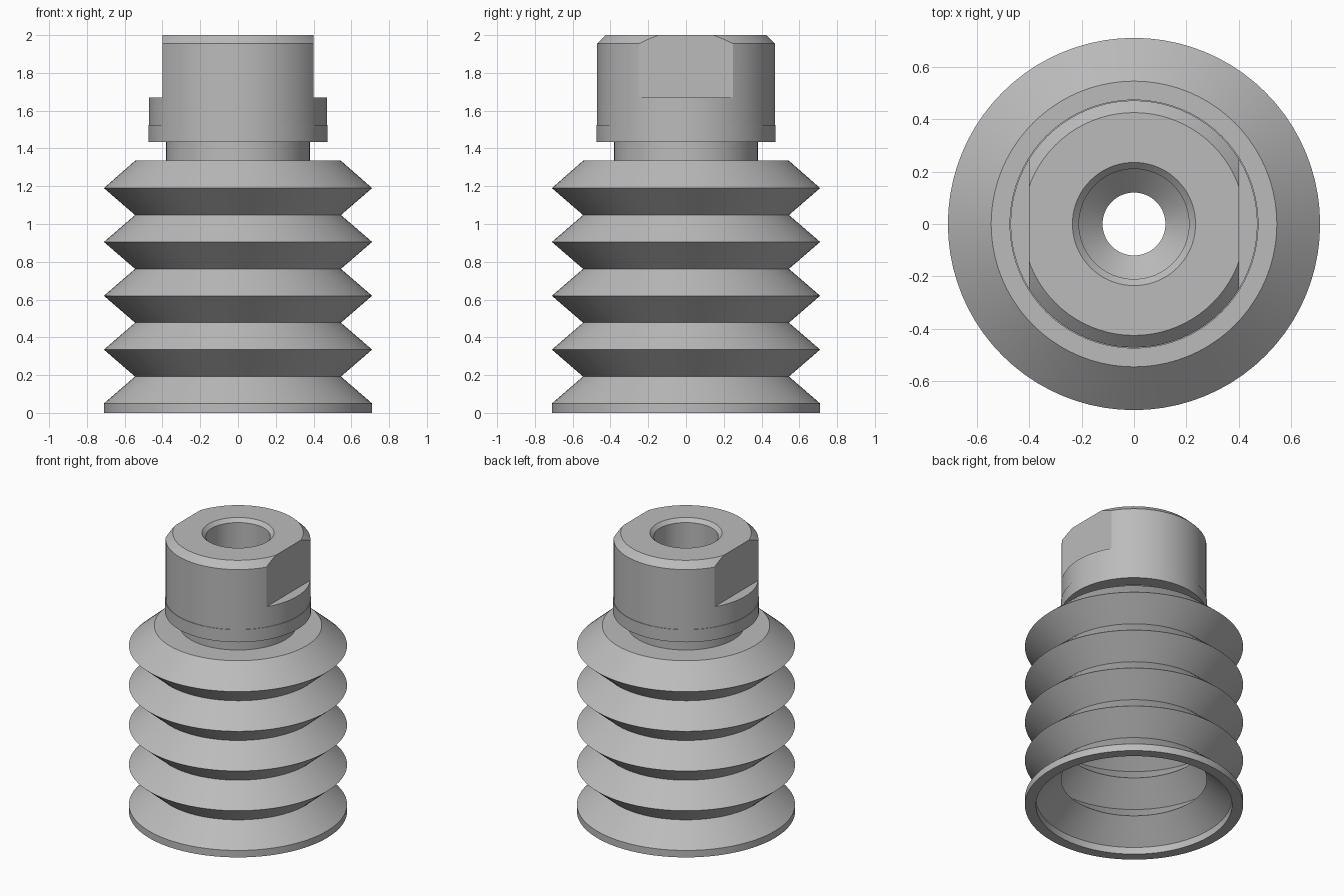
import bpy, bmesh, math

if "Cube" in bpy.data.objects:
    bpy.data.objects.remove(bpy.data.objects["Cube"])

grey = bpy.data.materials.new("neutral grey")
grey.use_nodes = True
colour = (0.5, 0.5, 0.5, 1)
grey.diffuse_color = colour
grey.node_tree.nodes["Principled BSDF"].inputs["Base Color"].default_value = colour


def lathe(name, profile, segments=80):
    """Spin a closed (radius, height) outline about the z axis."""
    bm = bmesh.new()
    rings = []
    for r, z in profile:
        rings.append([bm.verts.new((r * math.cos(math.tau * i / segments),
                                    r * math.sin(math.tau * i / segments), z))
                      for i in range(segments)])
    for a, b in zip(rings, rings[1:] + rings[:1]):
        for i in range(segments):
            j = (i + 1) % segments
            bm.faces.new((a[i], a[j], b[j], b[i]))
    bmesh.ops.recalc_face_normals(bm, faces=bm.faces)
    mesh = bpy.data.meshes.new(name)
    bm.to_mesh(mesh)
    bm.free()
    mesh.materials.append(grey)
    obj = bpy.data.objects.new(name, mesh)
    bpy.context.collection.objects.link(obj)
    return obj


def activate(obj):
    bpy.ops.object.select_all(action='DESELECT')
    obj.select_set(True)
    bpy.context.view_layer.objects.active = obj


def smooth(obj):
    activate(obj)
    bpy.ops.object.shade_smooth_by_angle(angle=math.radians(20))


# Bellows: zigzag wall of even thickness, open below
RIDGE, VALLEY, WALL = 0.71, 0.545, 0.072
BORE = 0.12
pitch, lip, top = 0.285, 0.05, 1.335
outer = [(RIDGE, 0)]
for k in range(5):
    outer += [(RIDGE, lip + k * pitch), (VALLEY, lip + (k + 0.5) * pitch)]
outer[-1] = (VALLEY, top)
inner = [(r - WALL, z) for r, z in outer[:-1]]
inner.append((VALLEY, top - 0.065))
bellows = lathe("bellows", outer + [(BORE, top), (BORE, top - 0.065)] + inner[::-1])
smooth(bellows)

# Fitting: neck, collar and chamfered body with a stepped, countersunk bore
fitting = lathe("fitting", [
    (BORE, top), (0.38, top), (0.38, 1.435), (0.475, 1.435), (0.475, 1.525),
    (0.471, 1.525), (0.471, 1.955), (0.425, 2), (0.235, 2), (0.21, 1.975),
    (0.21, 1.52), (BORE, 1.435)])

# Wrench flats on the left and right
for side in (-1, 1):
    bpy.ops.mesh.primitive_cube_add(size=1, location=(side * 0.6, 0, 1.92))
    cutter = bpy.context.object
    cutter.name = "flat_cutter"
    cutter.scale = (0.4, 1.2, 0.5)
    cutter.hide_render = True
    cut = fitting.modifiers.new("wrench_flat", 'BOOLEAN')
    cut.operation = 'DIFFERENCE'
    cut.solver = 'EXACT'
    cut.object = cutter
    activate(fitting)
    bpy.ops.object.modifier_apply(modifier=cut.name)
    bpy.data.objects.remove(cutter)
smooth(fitting)
